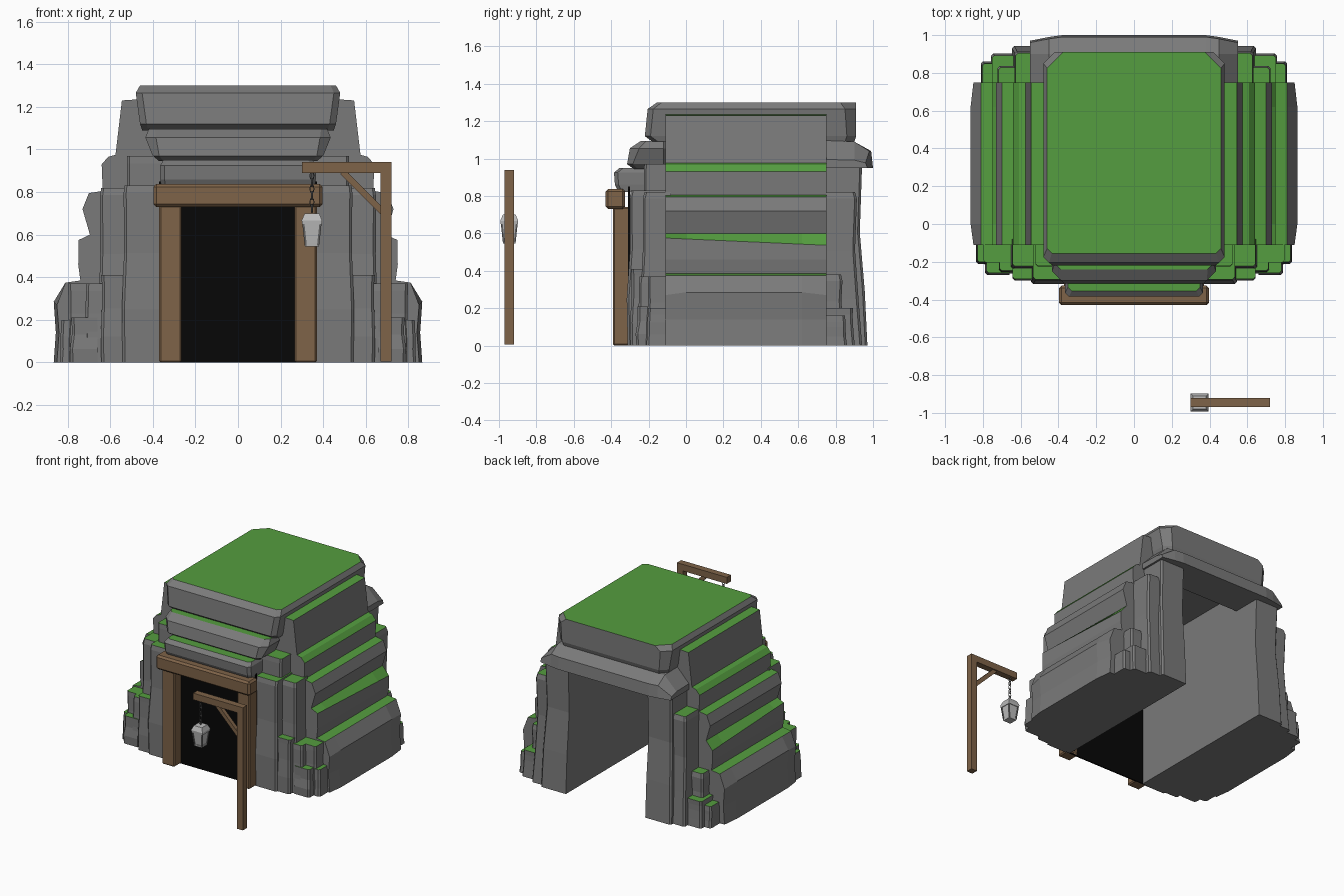
import bpy, bmesh, math, random
from mathutils import Vector, Matrix

if "Cube" in bpy.data.objects:
    bpy.data.objects.remove(bpy.data.objects["Cube"])

random.seed(4)


def mat(name, c):
    m = bpy.data.materials.new(name)
    m.diffuse_color = (*c, 1)
    m.use_nodes = True
    m.node_tree.nodes["Principled BSDF"].inputs["Base Color"].default_value = m.diffuse_color
    return m


ROCK = mat("rock", (0.195, 0.195, 0.195))
GRASS = mat("grass", (0.09, 0.34, 0.05))
WOOD = mat("wood", (0.21, 0.125, 0.065))
DARK = mat("dark", (0.002, 0.002, 0.002))
IRON = mat("iron", (0.13, 0.13, 0.13))
GLASS = mat("glass", (0.50, 0.50, 0.50))


def finish(name, bm, mats=(), mirror=False, grass=0):
    bmesh.ops.recalc_face_normals(bm, faces=bm.faces)
    bm.normal_update()
    if grass:                       # faces level enough become grass
        for f in bm.faces:
            f.material_index = 1 if f.normal.z > grass else 0
    me = bpy.data.meshes.new(name)
    bm.to_mesh(me)
    bm.free()
    for m in mats:
        me.materials.append(m)
    ob = bpy.data.objects.new(name, me)
    bpy.context.collection.objects.link(ob)
    if mirror:
        mod = ob.modifiers.new("mirror", 'MIRROR')
        mod.use_mirror_merge = False
    return ob


def loft(name, rings, mats=(), **kw):
    bm = bmesh.new()
    vs = [[bm.verts.new(p) for p in r] for r in rings]
    n = len(rings[0])
    for a, b in zip(vs, vs[1:]):
        for i in range(n):
            j = (i + 1) % n
            bm.faces.new((a[i], a[j], b[j], b[i]))
    bm.faces.new(vs[0])
    bm.faces.new(vs[-1])
    return finish(name, bm, mats, **kw)


def box(name, lo, hi, m, bevel=0.0, mirror=False, rot=0.0):
    lo, hi = Vector(lo), Vector(hi)
    bm = bmesh.new()
    mt = (Matrix.Translation((lo + hi) / 2) @ Matrix.Rotation(rot, 4, 'Y')
          @ Matrix.Diagonal((*(hi - lo), 1)))
    bmesh.ops.create_cube(bm, size=1, matrix=mt)
    if bevel:
        bmesh.ops.bevel(bm, geom=bm.edges[:], offset=bevel, segments=1, affect='EDGES')
    return finish(name, bm, [m], mirror=mirror)


# terraced side walls: outline swept front to back, bulging in the middle
IN = .335
outline = [(IN, 0), (.85, 0), (.84, .14), (.85, .27), (.81, .375), (.74, .385),
           (.75, .46), (.748, .575), (.695, .60), (.73, .72), (.70, .795), (.635, .805),
           (.64, .93), (.61, .965), (.575, .975), (.545, 1.23), (.40, 1.24), (IN, 1.24)]
sections = []
for y, bulge in ((-.11, 0), (0, 1), (.62, 1), (.75, 0)):
    ring = []
    for i, (x, z) in enumerate(outline):
        if i in (1, 2, 3):
            x += .015 * bulge
        if i == 3:
            z += .015 * bulge
        if i == 7:
            z -= .045 * (y + .11)
        ring.append((x, y, z))
    sections.append(ring)
loft("side_cliff", sections, [ROCK, GRASS], mirror=True, grass=.62)


# rough corner columns of rock, leaning in towards the top
FRONT_LEAN = (0, -.004, .012, .012, .02)
BACK_LEAN = (0, .015, .04, .03, .035)


def column(name, x0, x1, yin, yout, h, lean):
    s = 1 if yout > yin else -1
    rings = []
    for t, d in zip((0, .3, .62, .9, 1), lean):
        z = h - .035 if t == .9 else h * t
        d *= min(1, h * 1.3)
        j = random.uniform(-.004, .004)
        yo, xo, c = yout - s * (d + j), x1 - d * .5 - j, .012
        rings.append([(x0, yin, z), (xo, yin, z), (xo, yo - s * c, z),
                      (xo - c, yo, z), (x0, yo, z)])
    loft(name, rings, [ROCK, GRASS], mirror=True, grass=.85)


for i, (x0, x1, yo, h) in enumerate([
        (IN, .54, -.31, .83), (IN, .53, -.24, .97), (.50, .65, -.24, .82),
        (.52, .645, -.30, .41), (.60, .72, -.26, .37), (.60, .80, -.21, .37),
        (.66, .785, -.265, .21), (.74, .835, -.21, .20)]):
    column(f"front_rock_{i}", x0, x1, -.08, yo, h, FRONT_LEAN)
for i, (x0, x1, yo, h) in enumerate([
        (IN, .55, .97, .975), (.50, .645, .94, .82), (.60, .73, .85, .38),
        (.62, .755, .90, .20), (.70, .81, .86, .16)]):
    column(f"back_rock_{i}", x0, x1, .72, yo, h, BACK_LEAN)


# chamfered slabs: (z, half width, y front, y back, front chamfer, back chamfer)
def slab(name, rows):
    rings = []
    for z, w, a, b, c, d in rows:
        half = [(w - c, a), (w, a + c), (w, b - d), (w - d, b)]
        rings.append([(x, y, z) for x, y in half] + [(-x, y, z) for x, y in half[::-1]])
    loft(name, rings, [ROCK, GRASS], grass=.85)


slab("top_slab", [(1.09, .45, -.18, .90, .03, .05), (1.12, .46, -.22, .91, .03, .05),
                  (1.265, .48, -.205, .91, .03, .06), (1.30, .46, -.155, .91, .025, .085)])
slab("middle_slab", [(.945, .37, -.28, -.10, .02, .02), (.97, .40, -.315, -.10, .03, .02),
                     (1.055, .435, -.30, -.10, .05, .02), (1.095, .42, -.24, -.10, .03, .02)])
slab("lower_slab", [(.82, .36, -.36, -.10, .02, .02), (.86, .365, -.38, -.10, .02, .02),
                    (.925, .365, -.385, -.10, .02, .02), (.95, .35, -.355, -.10, .02, .02)])
# back slab, sloping outwards over the tunnel mouth, tapering at the ends
prof = [(.72, .95), (.985, .95), (.975, 1.04), (.90, 1.09), (.72, 1.10)]
loft("back_slab", [[(x, y - dy * (y > .9), .95 + (z - .95) * f) for y, z in prof]
                   for x, dy, f in ((-.55, .015, .3), (-.45, -.005, 1), (-.38, -.015, 1),
                                    (.38, -.015, 1), (.45, -.005, 1), (.55, .015, .3))],
     [ROCK])

# dark doorway and timber frame
box("dark_doorway", (-.37, -.31, 0), (.37, -.30, .85), DARK)
box("door_post", (.265, -.39, 0), (.37, -.30, .74), WOOD, .008, mirror=True)
box("door_beam", (-.397, -.43, .73), (.397, -.325, .838), WOOD, .014)

# lamp post
box("lamp_post", (.67, -.97, .005), (.72, -.92, .94), WOOD)
box("lamp_arm", (.30, -.97, .89), (.72, -.92, .94), WOOD)
L = math.hypot(.19, .19)
box("lamp_brace", (.585 - L / 2, -.96, .785), (.585 + L / 2, -.93, .815), WOOD,
    rot=math.radians(45))

# hanging chain of alternating links
LX, LY = .347, -.945
bm = bmesh.new()
for k in range(6):
    rings = []
    for i in range(8):
        a = i * math.tau / 8
        out = Vector((math.cos(a) * .55, 0, math.sin(a)))
        ring = []
        for q in range(4):
            b = q * math.tau / 4
            p = out * (.018 + .004 * math.cos(b)) + Vector((0, .004 * math.sin(b), 0))
            if k % 2:
                p = Vector((p.y, p.x, p.z))
            ring.append(bm.verts.new(p + Vector((LX, LY, .877 - k * .031))))
        rings.append(ring)
    for i in range(8):
        r, s = rings[i], rings[(i + 1) % 8]
        for q in range(4):
            bm.faces.new((r[q], r[(q + 1) % 4], s[(q + 1) % 4], s[q]))
finish("lamp_chain", bm, [IRON])


# lantern: tapered glass, roof, base and corner rails
def square(w, z, x=LX, y=LY):
    return [(x + a * w, y + b * w, z) for a, b in ((1, 1), (-1, 1), (-1, -1), (1, -1))]


loft("lantern_glass", [square(.030, .55), square(.042, .66)], [GLASS])
loft("lantern_roof", [square(.046, .65), square(.048, .667), square(.034, .70)], [GLASS])
loft("lantern_base", [square(.032, .545), square(.034, .56)], [GLASS])
for i, (a, b) in enumerate(((1, 1), (-1, 1), (-1, -1), (1, -1))):
    loft(f"lantern_rail_{i}", [square(.005, z, LX + a * w, LY + b * w)
                               for z, w in ((.55, .029), (.66, .041))], [IRON])
